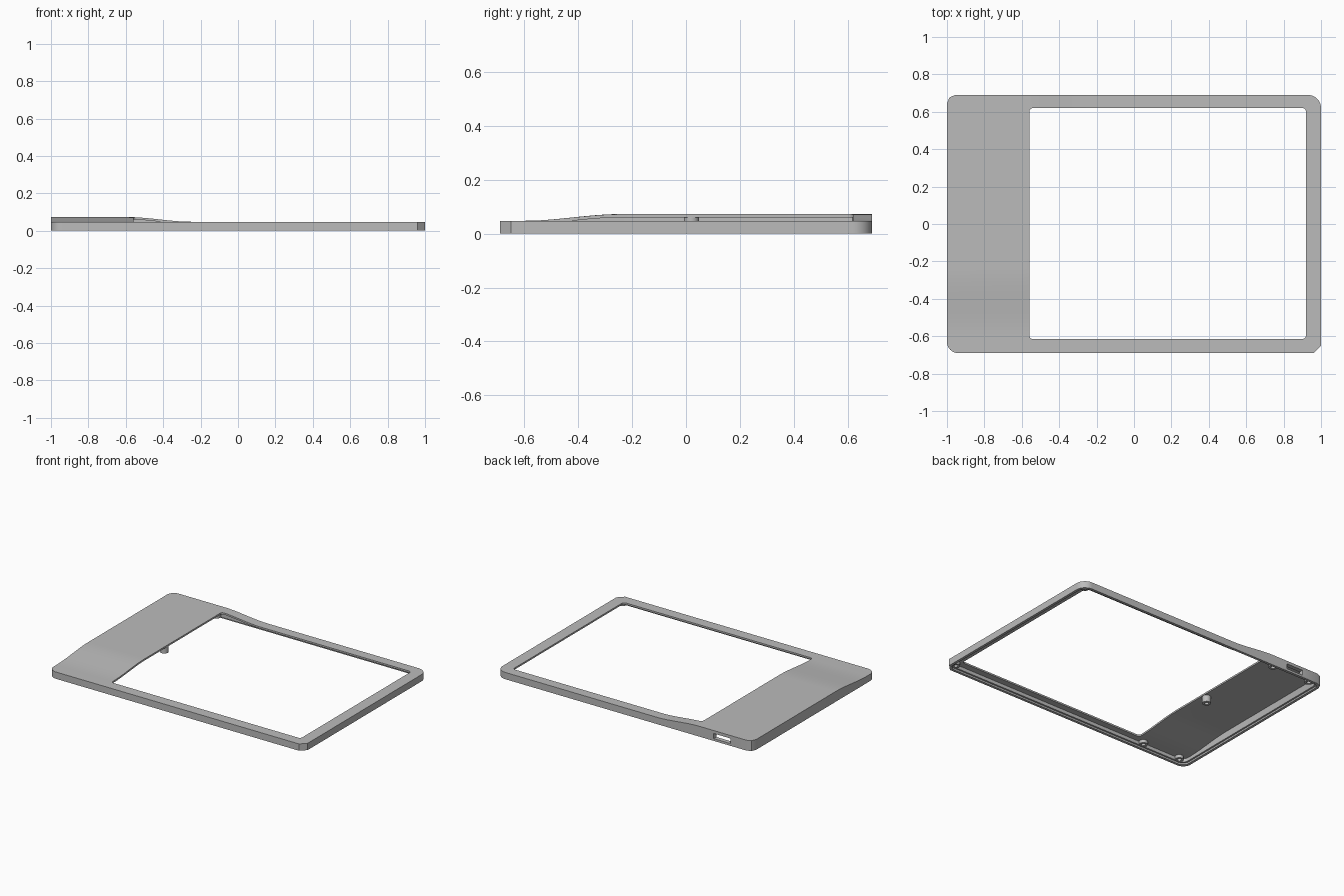
import bpy, bmesh
from math import sin, cos, pi, radians
from mathutils import Vector

if "Cube" in bpy.data.objects:
    bpy.data.objects.remove(bpy.data.objects["Cube"])

grey = bpy.data.materials.new("plain grey")
grey.use_nodes = True
colour = (0.5, 0.5, 0.5, 1)
grey.diffuse_color = colour
grey.node_tree.nodes["Principled BSDF"].inputs["Base Color"].default_value = colour

TOP, SKIN, RISE = 0.048, 0.012, 0.025


def ramp(v, start, end):
    t = max(0.0, min(1.0, (v - start) / (end - start)))
    return t * t * (3 - 2 * t)


def lift(x, y):
    """Extra height of the raised panel."""
    return RISE * ramp(-x, 0.25, 0.59) * ramp(y, -0.6, -0.24)


def outline(x0, x1, y0, y1, corners):
    """Rectangle with a (size, segments) corner each; one segment is a chamfer."""
    pts = []
    spots = [(x0, y0, 1, 1), (x1, y0, -1, 1), (x1, y1, -1, -1), (x0, y1, 1, -1)]
    for i, ((x, y, sx, sy), (r, n)) in enumerate(zip(spots, corners)):
        for k in range(n + 1):
            a = pi + (i + k / n) * pi / 2
            pts.append((x + sx * r + r * cos(a), y + sy * r + r * sin(a)))
    return pts


def make_object(name, bm):
    bmesh.ops.recalc_face_normals(bm, faces=bm.faces)
    mesh = bpy.data.meshes.new(name)
    bm.to_mesh(mesh)
    bm.free()
    mesh.materials.append(grey)
    ob = bpy.data.objects.new(name, mesh)
    bpy.context.collection.objects.link(ob)
    return ob


def prism(name, pts, z0, z1):
    bm = bmesh.new()
    face = bm.faces.new([bm.verts.new((x, y, z0)) for x, y in pts])
    up = bmesh.ops.extrude_face_region(bm, geom=[face])["geom"]
    for v in up:
        if isinstance(v, bmesh.types.BMVert):
            v.co.z = z1
    return make_object(name, bm)


def cut(body, cutter):
    mod = body.modifiers.new("cut", "BOOLEAN")
    mod.operation, mod.solver, mod.object = "DIFFERENCE", "EXACT", cutter
    graph = bpy.context.evaluated_depsgraph_get()
    body.data = bpy.data.meshes.new_from_object(body.evaluated_get(graph))
    body.modifiers.clear()
    bpy.data.objects.remove(cutter)


def smooth(ob):
    bpy.ops.object.select_all(action="DESELECT")
    ob.select_set(True)
    bpy.context.view_layer.objects.active = ob
    bpy.ops.object.shade_smooth_by_angle(angle=radians(25))


def body_outline(inset):
    corners = [(0.06, 8), (0.04, 1), (0.07, 10), (0.045, 2)]
    return outline(-1 + inset, 1 - inset, -0.69 + inset, 0.69 - inset,
                   [(r - inset * 0.6, n) for r, n in corners])


# Frame: outer block, stepped hollow underneath, screen opening
frame = prism("bezel_frame", body_outline(0), 0, TOP)
cut(frame, prism("lip_cutter", body_outline(0.018), -0.1, 0.012))
cut(frame, prism("hollow_cutter", body_outline(0.03), -0.1, TOP - SKIN))
cut(frame, prism("opening_cutter",
                 outline(-0.56, 0.92, -0.615, 0.62, [(0.02, 5)] * 4), -0.1, 0.2))

# Slice the frame finely across the slopes, then raise the upper skin
bm = bmesh.new()
bm.from_mesh(frame.data)
STEPS = 12
for axis, start, end in (((1, 0, 0), -0.59, -0.25), ((0, 1, 0), -0.6, -0.24)):
    for i in range(STEPS + 1):
        spot = Vector(axis) * (start + (end - start) * i / STEPS)
        bmesh.ops.bisect_plane(bm, geom=bm.verts[:] + bm.edges[:] + bm.faces[:],
                               plane_co=spot, plane_no=axis)
for v in bm.verts:
    if v.co.z > 0.03:
        v.co.z += lift(v.co.x, v.co.y)
bm.to_mesh(frame.data)
bm.free()

# Connector slot through the back wall
cut(frame, prism("slot_cutter", outline(-0.83, -0.70, 0.6, 0.75, [(0, 1)] * 4), 0.016, 0.052))
smooth(frame)


def screw_boss(x, y, radius=0.028, hole=0.014, sides=20):
    """Short tube hanging from the upper skin."""
    z0, z1 = 0.014, TOP - SKIN / 2 + lift(x, y)
    section = [(hole, z0), (radius, z0), (radius, z1), (hole, z1)]
    bm = bmesh.new()
    rings = [[bm.verts.new((x + r * cos(2 * pi * k / sides), y + r * sin(2 * pi * k / sides), z))
              for r, z in section] for k in range(sides)]
    for k in range(sides):
        a, b = rings[k], rings[(k + 1) % sides]
        for j in range(4):
            m = (j + 1) % 4
            bm.faces.new((a[j], b[j], b[m], a[m]))
    smooth(make_object("screw_boss", bm))


# Screw bosses at the corners and beside the opening
for side in (-1, 1):
    for x in (-0.92, -0.62, 0.95):
        screw_boss(x, side * 0.645)
screw_boss(-0.59, 0.02)
